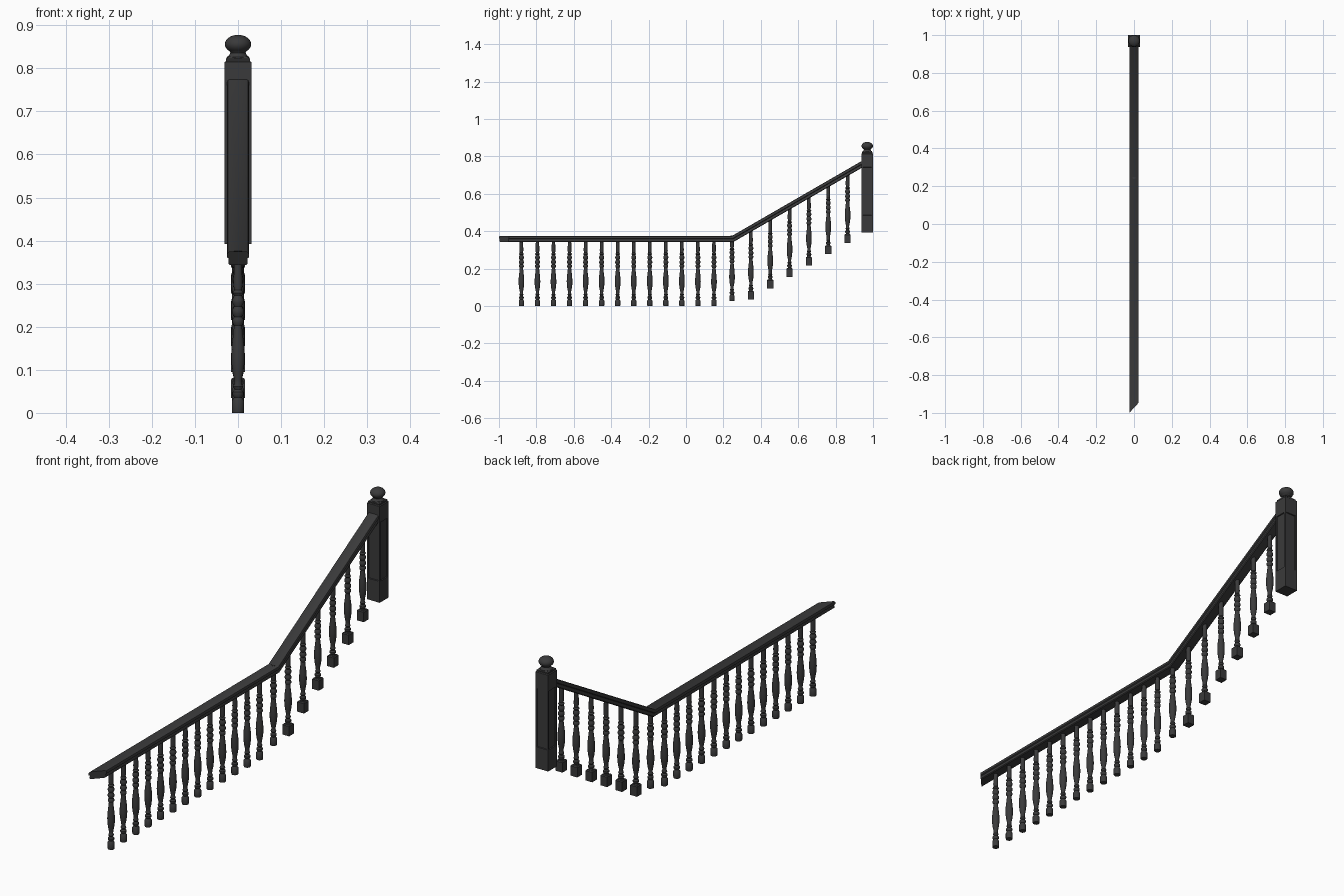
import bpy
import bmesh
from math import sin, cos, tan, pi, radians, sqrt

if "Cube" in bpy.data.objects:
    bpy.data.objects.remove(bpy.data.objects["Cube"], do_unlink=True)

paint = bpy.data.materials.new("charcoal paint")
paint.use_nodes = True
CHARCOAL = (0.042, 0.042, 0.043, 1)
paint.diffuse_color = CHARCOAL
paint.node_tree.nodes["Principled BSDF"].inputs["Base Color"].default_value = CHARCOAL


def loft(bm, rings):
    """Skin a list of equal closed rings and cap both ends."""
    loops = [[bm.verts.new(p) for p in ring] for ring in rings]
    n = len(loops[0])
    for a, b in zip(loops, loops[1:]):
        for i in range(n):
            j = (i + 1) % n
            bm.faces.new((a[i], a[j], b[j], b[i]))
    bm.faces.new(loops[0])
    bm.faces.new(loops[-1])


def turned(profile, sides=14, lift=0):
    """Rings of a turned shape from (radius, height) pairs."""
    return [[(r * cos(2 * pi * i / sides), r * sin(2 * pi * i / sides), z + lift)
             for i in range(sides)] for r, z in profile]


def square(profile):
    """Square rings from (half width, height) pairs."""
    return [[(-w, -w, z), (w, -w, z), (w, w, z), (-w, w, z)] for w, z in profile]


def make_mesh(name, bm):
    bmesh.ops.recalc_face_normals(bm, faces=bm.faces[:])
    mesh = bpy.data.meshes.new(name)
    bm.to_mesh(mesh)
    bm.free()
    mesh.materials.append(paint)
    return mesh


def place(name, mesh, location=(0, 0, 0), smooth=True):
    ob = bpy.data.objects.new(name, mesh)
    ob.location = location
    bpy.context.collection.objects.link(ob)
    if smooth and mesh.users == 1:
        bpy.ops.object.select_all(action="DESELECT")
        ob.select_set(True)
        bpy.context.view_layer.objects.active = ob
        bpy.ops.object.shade_smooth_by_angle(angle=radians(35))
    return ob


# Turned baluster: foot, collar, vase, beads and neck
foot = [(.0135, 0), (.0145, .004), (.0145, .028)]
spindle = [(.009, .036), (.013, .042), (.013, .048), (.008, .054), (.0115, .061),
           (.0085, .068), (.009, .078), (.0125, .095), (.015, .115), (.0155, .132),
           (.0145, .155), (.0115, .18), (.009, .203), (.013, .210), (.013, .217),
           (.009, .223), (.0135, .231), (.0135, .238), (.009, .247), (.0135, .256),
           (.0135, .263), (.009, .272), (.013, .278), (.009, .285), (.0105, .298)]

bm = bmesh.new()
loft(bm, turned(foot + spindle + [(.009, .35)]))
level_mesh = make_mesh("level_baluster", bm)

# Sloping flight balusters stand on square blocks
bm = bmesh.new()
loft(bm, square([(.0165, 0), (.0165, .043), (.013, .047)]))
loft(bm, turned([(.0125, .028)] + spindle + [(.009, .37)], lift=.015))
stair_mesh = make_mesh("stair_baluster", bm)

for i in range(13):
    place(f"level_baluster_{i + 1}", level_mesh, (0, -.88 + i * .0858, 0))
place("corner_baluster", level_mesh, (0, .246, .026))
for i in range(6):
    place(f"stair_baluster_{i + 1}", stair_mesh, (0, .347 + i * .1034, .034 + i * .0607))

# Handrail: moulded section, mitred at the free end and at the bend
side = [(.019, 0), (.0235, .002), (.025, .006), (.025, .014), (.021, .017),
        (.0225, .021), (.0225, .029), (.019, .032)]
section = side + [(-x, h) for x, h in reversed(side)]
TOP, BEND, END = .375, .246, .945
slope = radians(30)
bm = bmesh.new()
loft(bm, [
    [(x, -.973 + x * 1.08, TOP - h) for x, h in section],
    [(x, BEND + h * tan(slope / 2), TOP - h) for x, h in section],
    [(x, END, TOP + (END - BEND) * tan(slope) - h / cos(slope)) for x, h in section],
])
place("handrail", make_mesh("handrail", bm))

# Newel post with a sunk panel on each side
bm = bmesh.new()
loft(bm, square([(.031, .392), (.031, .478), (.031, .75), (.031, .814),
                 (.0275, .817), (.0275, .822), (.021, .827)]))
panels = [f for f in bm.faces if .5 < f.calc_center_median().z < .7]
bmesh.ops.recalc_face_normals(bm, faces=bm.faces[:])
bmesh.ops.inset_individual(bm, faces=panels, thickness=.010, depth=0)
bmesh.ops.inset_individual(bm, faces=panels, thickness=.002, depth=-.004)
place("newel_post", make_mesh("newel_post", bm), (0, .969, 0), smooth=False)

# Ball finial on a flared neck
ball = [(.0305 * sin(a), .856 - .0215 * cos(a))
        for a in (radians(d) for d in range(40, 180, 10))]
bm = bmesh.new()
loft(bm, turned([(.027, .820), (.026, .826), (.020, .831), (.0175, .836)] + ball
                + [(.0005, .8775)], sides=24))
place("post_finial", make_mesh("post_finial", bm), (0, .969, 0))
